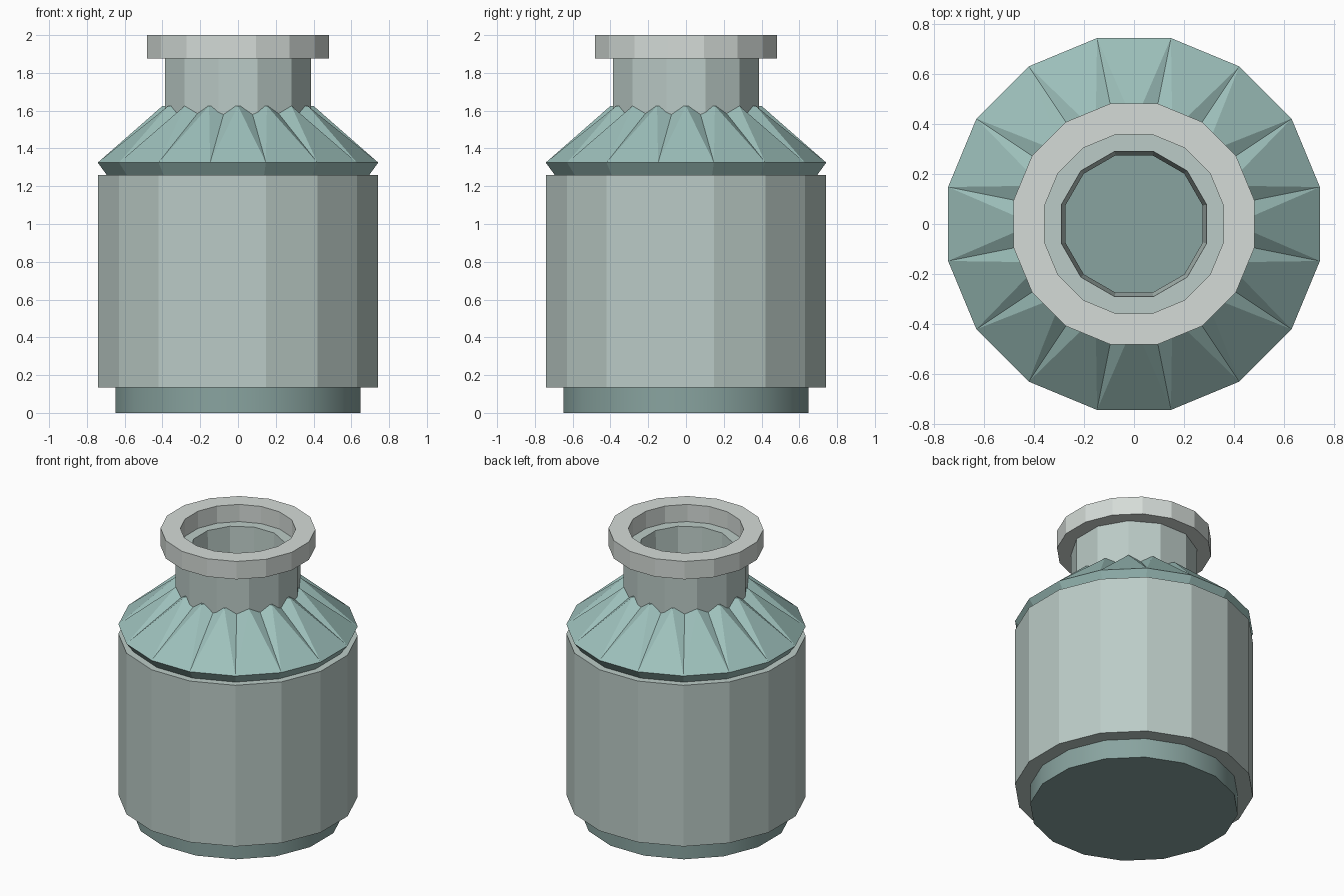
import bpy, bmesh
from math import pi, sin, cos, radians

if "Cube" in bpy.data.objects:
    bpy.data.objects.remove(bpy.data.objects["Cube"])


def material(name, rgb):
    m = bpy.data.materials.new(name)
    m.diffuse_color = (*rgb, 1)
    m.use_nodes = True
    m.node_tree.nodes["Principled BSDF"].inputs["Base Color"].default_value = m.diffuse_color
    return m


def finish(bm, name, mat):
    mesh = bpy.data.meshes.new(name)
    bm.normal_update()
    bm.to_mesh(mesh)
    bm.free()
    ob = bpy.data.objects.new(name, mesh)
    bpy.context.collection.objects.link(ob)
    mesh.materials.append(mat)
    return ob


def ring(bm, r, z, n, offset=0.5):
    return [bm.verts.new((r * cos(2 * pi * (i + offset) / n), r * sin(2 * pi * (i + offset) / n), z))
            for i in range(n)]


def lathe(name, profile, n, mat, closed=False, cap=False):
    # profile runs bottom to top along the outside
    bm = bmesh.new()
    rings = [ring(bm, r, z, n) for r, z in profile]
    pairs = list(zip(rings, rings[1:]))
    if closed:
        pairs.append((rings[-1], rings[0]))
    for a, b in pairs:
        for i in range(n):
            j = (i + 1) % n
            bm.faces.new((a[i], a[j], b[j], b[i]))
    if cap:
        bm.faces.new(rings[0][::-1])
    return finish(bm, name, mat)


dark = material("dark_green", (0.25, 0.37, 0.35))
glaze = material("pale_green", (0.50, 0.60, 0.57))
teal = material("teal", (0.34, 0.53, 0.50))
pale = material("pale_grey", (0.66, 0.71, 0.68))

# Foot: smooth cylinder with a flat bottom
foot = lathe("foot", [(0.66, 0), (0.66, 0.14)], 16, dark, cap=True)
for p in foot.data.polygons:
    p.use_smooth = len(p.vertices) == 4
bpy.context.view_layer.objects.active = foot
foot.select_set(True)
bpy.ops.object.shade_smooth_by_angle(angle=radians(40))

# Body: 16-sided shell with ledges at both ends
lathe("body", [(0.65, 0.135), (0.757, 0.135), (0.757, 1.26), (0.69, 1.26)], 16, glaze)

# Shoulder: flared lip, then a cone with a V groove at each corner
bm = bmesh.new()
N = 16
low = ring(bm, 0.705, 1.255, N)
lip = ring(bm, 0.757, 1.325, N)
ridge = ring(bm, 0.40, 1.625, N, 0)
valley = ring(bm, 0.365, 1.60, N)
inner = ring(bm, 0.33, 1.63, N)
for i in range(N):
    j = (i + 1) % N
    bm.faces.new((low[i], low[j], lip[j], lip[i]))
    bm.faces.new((lip[i], lip[j], ridge[j]))
    bm.faces.new((lip[i], valley[i], ridge[i]))
    bm.faces.new((lip[i], ridge[j], valley[i]))
    bm.faces.new((ridge[j], inner[i], valley[i]))
    bm.faces.new((ridge[j], valley[j], inner[j]))
    bm.faces.new((ridge[j], inner[j], inner[i]))
finish(bm, "shoulder", teal)

# Neck: 12-sided tube, narrowing slightly inside
lathe("neck", [(0.40, 1.58), (0.40, 1.88), (0.30, 1.88), (0.284, 1.58)], 12, glaze, closed=True)

# Rim: square-section 16-sided ring
lathe("rim", [(0.49, 1.875), (0.49, 2.0), (0.365, 2.0), (0.365, 1.875)], 16, pale, closed=True)
